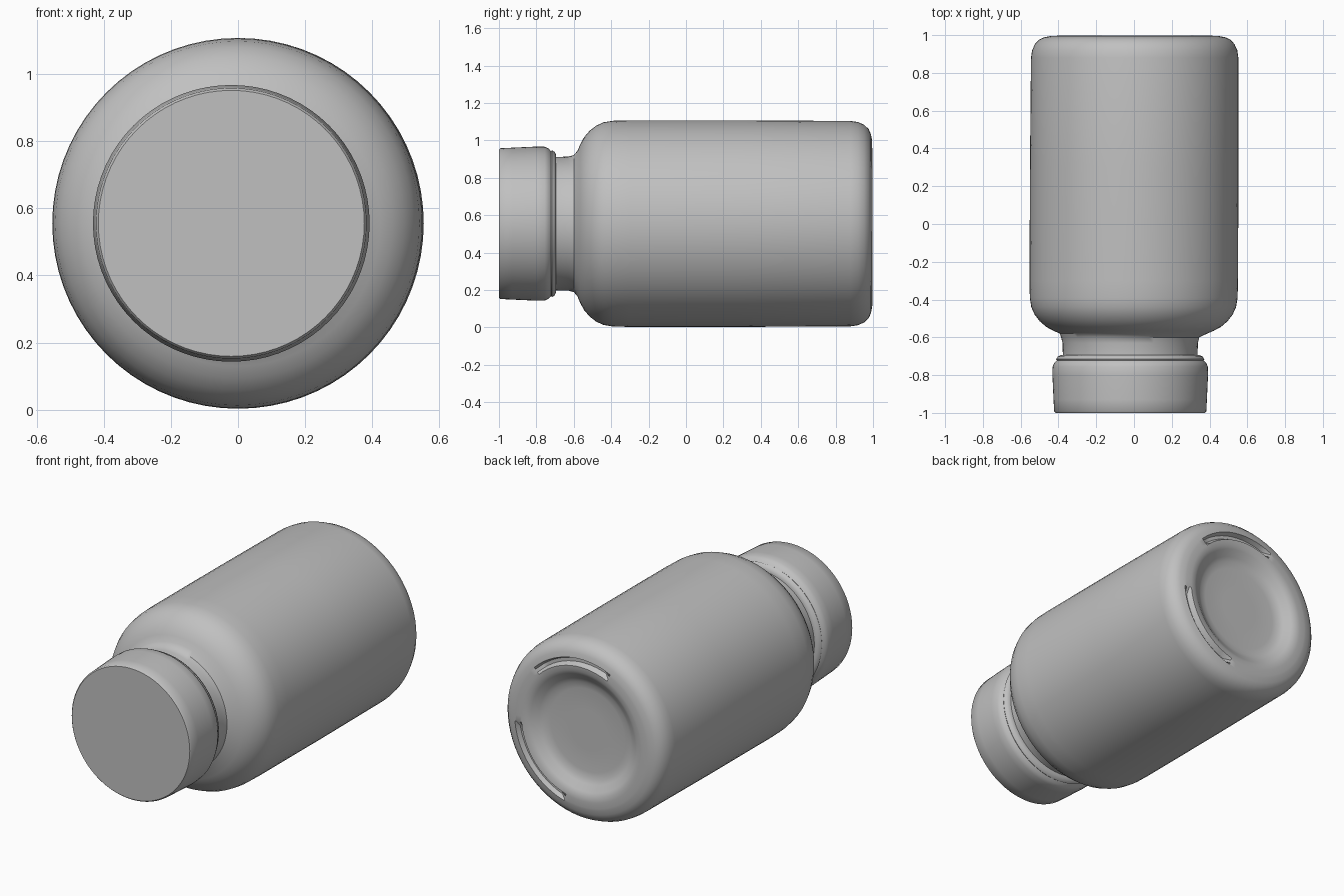
import bpy, bmesh, math

if "Cube" in bpy.data.objects:
    bpy.data.objects.remove(bpy.data.objects["Cube"])

SIDES = 72
AXIS_Z = 0.555

grey = bpy.data.materials.new("plain grey")
grey.diffuse_color = (0.53, 0.53, 0.53, 1)
grey.use_nodes = True
grey.node_tree.nodes["Principled BSDF"].inputs["Base Color"].default_value = grey.diffuse_color


def lathe(name, profile, offset=lambda y: 0.0, push=lambda y, r, a: 0.0):
    """Spin (y, radius) points around the lying axis; zero radius makes a pole."""
    bm = bmesh.new()
    rings = []
    for y, r in profile:
        ring = []
        for i in range(1 if r == 0 else SIDES):
            a = math.tau * i / SIDES
            ring.append(bm.verts.new((offset(y) + r * math.cos(a),
                                      y - push(y, r, a),
                                      AXIS_Z + r * math.sin(a))))
        rings.append(ring)
    for p, q in zip(rings, rings[1:]):
        for i in range(SIDES):
            j = (i + 1) % SIDES
            if len(p) == 1:
                bm.faces.new((p[0], q[i], q[j]))
            elif len(q) == 1:
                bm.faces.new((p[i], q[0], p[j]))
            else:
                bm.faces.new((p[i], q[i], q[j], p[j]))
    bmesh.ops.recalc_face_normals(bm, faces=bm.faces)
    mesh = bpy.data.meshes.new(name)
    bm.to_mesh(mesh)
    bm.free()
    mesh.materials.append(grey)
    obj = bpy.data.objects.new(name, mesh)
    bpy.context.collection.objects.link(obj)
    bpy.ops.object.select_all(action='DESELECT')
    obj.select_set(True)
    bpy.context.view_layer.objects.active = obj
    bpy.ops.object.shade_smooth_by_angle(angle=math.radians(40))
    return obj


# Two short curved grooves pressed into the base
GROOVES = ((50, 110), (-70, -10))


def base_groove(y, r, a):
    if y < 0.98 or not 0.41 < r < 0.45:
        return 0.0
    deg = (math.degrees(a) + 180) % 360 - 180
    return 0.03 if any(lo <= deg <= hi for lo, hi in GROOVES) else 0.0


# Body: neck, rounded shoulder, straight wall, rounded base edge, dished base
body = [
    (-0.76, 0.0), (-0.76, 0.355), (-0.69, 0.357), (-0.63, 0.358), (-0.6, 0.366),
    (-0.58, 0.39), (-0.565, 0.425), (-0.545, 0.462), (-0.515, 0.497),
    (-0.48, 0.524), (-0.44, 0.542), (-0.39, 0.550), (-0.3, 0.552),
    (0.3, 0.552), (0.88, 0.549), (0.92, 0.543), (0.953, 0.528),
    (0.977, 0.505), (0.988, 0.48), (0.994, 0.452), (0.996, 0.44),
    (0.996, 0.42), (0.997, 0.405), (0.994, 0.375), (0.982, 0.352),
    (0.955, 0.315), (0.942, 0.29), (0.936, 0.25), (0.936, 0.12), (0.936, 0.0),
]
lathe("bottle_body", body,
      offset=lambda y: -0.02 if y < -0.58 else 0.004 * y,
      push=base_groove)

# Cap: flat front disc, slightly flared wall, turned-in rear lip
cap = [
    (-1.0, 0.0), (-1.0, 0.396), (-0.992, 0.403), (-0.93, 0.406), (-0.8, 0.412),
    (-0.755, 0.411), (-0.735, 0.402), (-0.722, 0.388), (-0.716, 0.392),
    (-0.702, 0.384), (-0.694, 0.366), (-0.694, 0.34),
    (-0.72, 0.0),
]
lathe("cap", cap, offset=lambda y: -0.02)
